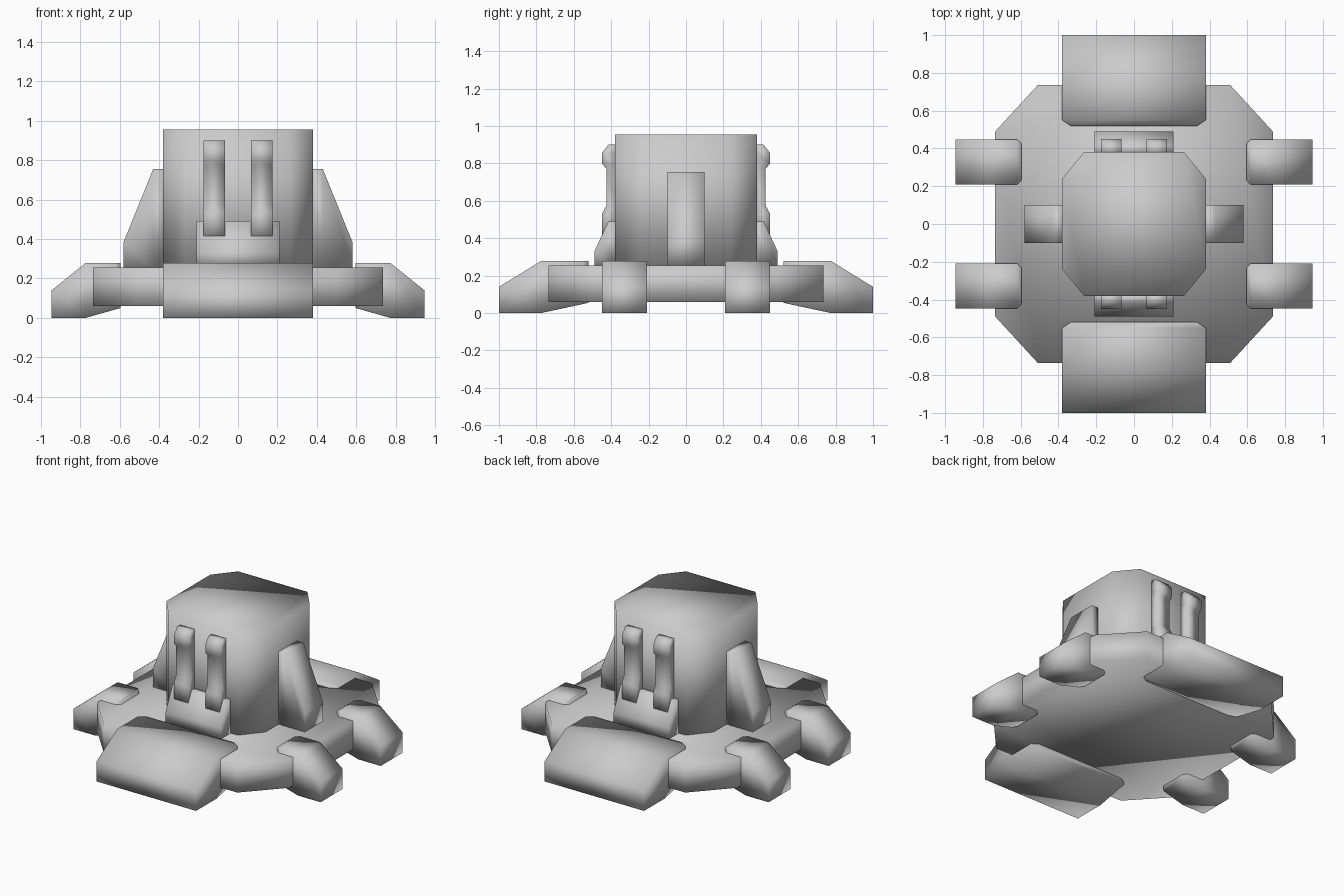
import bpy, bmesh
from math import radians
from mathutils import Matrix

if "Cube" in bpy.data.objects:
    bpy.data.objects.remove(bpy.data.objects["Cube"])

GREY = (0.6, 0.6, 0.6, 1)
mat = bpy.data.materials.new("plain grey")
mat.use_nodes = True
mat.diffuse_color = GREY
mat.node_tree.nodes["Principled BSDF"].inputs["Base Color"].default_value = GREY


def finish(name, bm):
    """Turn a bmesh into a smooth shaded grey object."""
    bmesh.ops.recalc_face_normals(bm, faces=bm.faces)
    mesh = bpy.data.meshes.new(name)
    bm.to_mesh(mesh)
    bm.free()
    mesh.materials.append(mat)
    for p in mesh.polygons:
        p.use_smooth = True
    obj = bpy.data.objects.new(name, mesh)
    bpy.context.collection.objects.link(obj)
    return obj


def octagon(name, half, cut_x, cut_y, z0, z1):
    """Square block with its four upright corners cut off."""
    quarter = [(half, cut_y), (cut_x, half)]
    plan = []
    for sx, sy in ((1, 1), (-1, 1), (-1, -1), (1, -1)):
        corner = [(x * sx, y * sy) for x, y in quarter]
        plan += corner if sx * sy > 0 else corner[::-1]
    bm = bmesh.new()
    face = bm.faces.new([bm.verts.new((x, y, z0)) for x, y in plan])
    ext = bmesh.ops.extrude_face_region(bm, geom=[face], use_keep_orig=True)
    verts = [v for v in ext["geom"] if isinstance(v, bmesh.types.BMVert)]
    bmesh.ops.translate(bm, verts=verts, vec=(0, 0, z1 - z0))
    return finish(name, bm)


def loft(name, sections, angle, side=0):
    """Join rectangular sections (end a, end b, half width), facing outward at an angle."""
    bm = bmesh.new()
    rings = []
    for (ra, za), (rb, zb), w in sections:
        ring = [(ra, -w, za), (ra, w, za), (rb, w, zb), (rb, -w, zb)]
        rings.append([bm.verts.new((r, y + side, z)) for r, y, z in ring])
    for a, b in zip(rings, rings[1:]):
        for i in range(4):
            j = (i + 1) % 4
            bm.faces.new((a[i], a[j], b[j], b[i]))
    bm.faces.new(rings[0])
    bm.faces.new(rings[-1])
    bm.transform(Matrix.Rotation(radians(angle), 4, "Z"))
    return finish(name, bm)


# Main body
octagon("base_plate", 0.735, 0.51, 0.49, 0.06, 0.255)
octagon("tower", 0.38, 0.265, 0.24, 0.255, 0.955)

# Section lists, from the inside outward
large_foot = [((0.52, 0.055), (0.52, 0.278), 0.335),
              ((0.55, 0.048), (0.55, 0.278), 0.38),
              ((0.775, 0), (0.775, 0.278), 0.38),
              ((1.0, 0), (1.0, 0.14), 0.38)]
small_foot = [((0.595, 0.05), (0.595, 0.278), 0.095),
              ((0.62, 0.043), (0.62, 0.278), 0.12),
              ((0.773, 0), (0.773, 0.278), 0.12),
              ((0.945, 0), (0.945, 0.14), 0.12)]
buttress = [((0.37, 0.255), (0.37, 0.755), 0.1),
            ((0.43, 0.255), (0.43, 0.755), 0.1),
            ((0.58, 0.255), (0.58, 0.385), 0.1)]
panel = [((0.37, 0.255), (0.37, 0.49), 0.21),
         ((0.415, 0.255), (0.415, 0.49), 0.21),
         ((0.49, 0.255), (0.49, 0.33), 0.21)]
# Upright pipe, from bottom to top, as (outer reach, height)
pipe_outline = [(0.45, 0.4), (0.45, 0.53), (0.425, 0.575), (0.425, 0.77),
                (0.45, 0.8), (0.45, 0.855), (0.415, 0.9)]
pipe = [((0.37, z), (r, z), 0.055) for r, z in pipe_outline]

# Front and back
for label, angle in (("front", -90), ("back", 90)):
    loft(label + "_large_foot", large_foot, angle)
    loft(label + "_panel", panel, angle)
    for n, s in enumerate((-0.12, 0.12), 1):
        loft(f"{label}_pipe_{n}", pipe, angle, s)

# Left and right
for label, angle in (("left", 0), ("right", 180)):
    loft(label + "_buttress", buttress, angle)
    for n, s in enumerate((-0.328, 0.328), 1):
        loft(f"{label}_small_foot_{n}", small_foot, angle, s)
